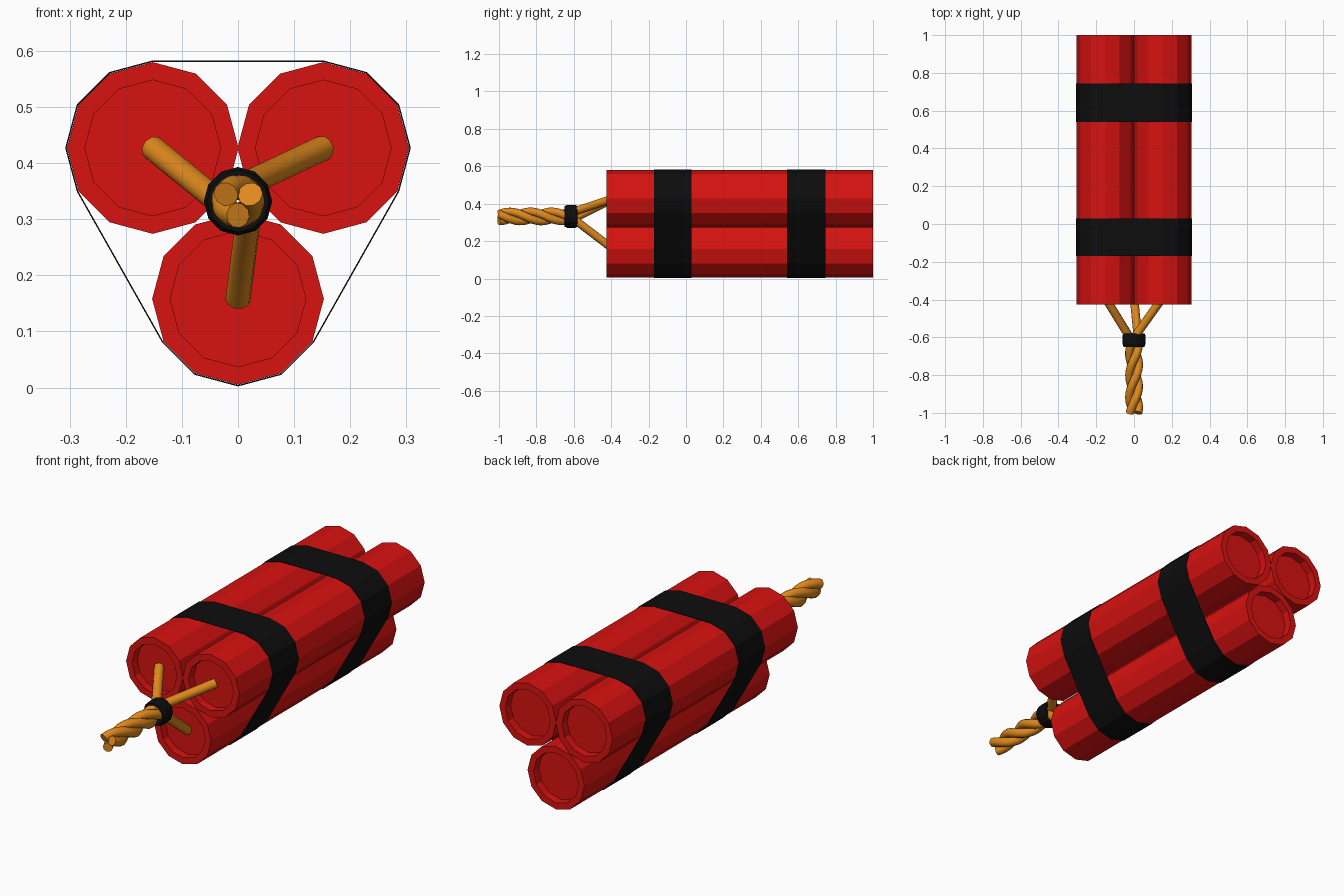
import bpy, bmesh
from math import sin, cos, radians, hypot

if "Cube" in bpy.data.objects:
    bpy.data.objects.remove(bpy.data.objects["Cube"])

def material(name, rgb):
    m = bpy.data.materials.new(name)
    m.diffuse_color = (*rgb, 1)
    m.use_nodes = True
    m.node_tree.nodes["Principled BSDF"].inputs["Base Color"].default_value = m.diffuse_color
    return m

RED = material("red_paper", (0.68, 0.006, 0.005))
BLACK = material("black_tape", (0.004, 0.004, 0.004))
ORANGE = material("fuse_cord", (0.74, 0.25, 0.012))

def ring(cx, cz, r, y, n=12):
    return [(cx + r * cos(radians(360 * i / n)), y, cz + r * sin(radians(360 * i / n)))
            for i in range(n)]

def loft(name, rings, mat, closed=False):
    """Join equal-length rings; cap the ends, or close the section on itself."""
    bm = bmesh.new()
    rows = [[bm.verts.new(p) for p in r] for r in rings]
    n = len(rows[0])
    pairs = list(zip(rows, rows[1:]))
    if closed:
        pairs.append((rows[-1], rows[0]))
    else:
        bm.faces.new(rows[0])
        bm.faces.new(rows[-1])
    for a, b in pairs:
        for i in range(n):
            j = (i + 1) % n
            bm.faces.new((a[i], a[j], b[j], b[i]))
    bmesh.ops.recalc_face_normals(bm, faces=bm.faces)
    me = bpy.data.meshes.new(name)
    bm.to_mesh(me)
    bm.free()
    me.materials.append(mat)
    ob = bpy.data.objects.new(name, me)
    bpy.context.collection.objects.link(ob)
    return ob

# three sticks with recessed ends
CENTRES = [(0.152, 0.427), (-0.152, 0.427), (0.0, 0.158)]
R, RIN, Y0, Y1, DEPTH = 0.153, 0.121, -0.425, 1.0, 0.04
for k, (cx, cz) in enumerate(CENTRES):
    section = [(RIN, Y0 + DEPTH), (RIN, Y0), (R, Y0), (R, Y1), (RIN, Y1), (RIN, Y1 - DEPTH)]
    loft(f"stick_{k + 1}", [ring(cx, cz, r, y) for r, y in section], RED)

# tape bands: stretched outline around all three sticks
def outline(r, y):
    spans = [(CENTRES[0], range(-1, 4)), (CENTRES[1], range(3, 8)), (CENTRES[2], range(7, 12))]
    return [(cx + r * cos(radians(30 * i)), y, cz + r * sin(radians(30 * i)))
            for (cx, cz), idx in spans for i in idx]

for name, a, b in (("front_band", -0.17, 0.03), ("rear_band", 0.54, 0.745)):
    loft(name, [outline(0.1535, a), outline(0.156, a), outline(0.156, b), outline(0.1535, b)],
         BLACK, closed=True)

# fuse tie collar
FZ = 0.332
loft("fuse_tie", [ring(0, FZ, r, y) for r, y in
                  ((0.045, -0.65), (0.055, -0.65), (0.061, -0.635),
                   (0.061, -0.592), (0.056, -0.58), (0.045, -0.58))], BLACK, closed=True)

# fuse strands: straight from each stick, then twisted together
TWIST, STEPS = 425, 40
for k, (cx, cz) in enumerate(CENTRES):
    start = (85, 205, 325)[k]
    pts = [(cx, Y0 + DEPTH - 0.005, cz)]
    for s in range(STEPS + 1):
        t = s / STEPS
        a = radians(start + TWIST * t)
        pts.append((0.025 * cos(a), -0.6 - 0.4 * t, FZ + 0.025 * sin(a)))
    cu = bpy.data.curves.new(f"fuse_strand_{k + 1}", 'CURVE')
    cu.dimensions = '3D'
    cu.bevel_depth = 0.0225
    cu.bevel_resolution = 3
    cu.use_fill_caps = True
    sp = cu.splines.new('POLY')
    sp.points.add(len(pts) - 1)
    for p, co in zip(sp.points, pts):
        p.co = (*co, 1)
    cu.materials.append(ORANGE)
    ob = bpy.data.objects.new(f"fuse_strand_{k + 1}", cu)
    bpy.context.collection.objects.link(ob)
    bpy.ops.object.select_all(action='DESELECT')
    ob.select_set(True)
    bpy.context.view_layer.objects.active = ob
    bpy.ops.object.convert(target='MESH')
    bpy.ops.object.shade_smooth_by_angle(angle=radians(50))
